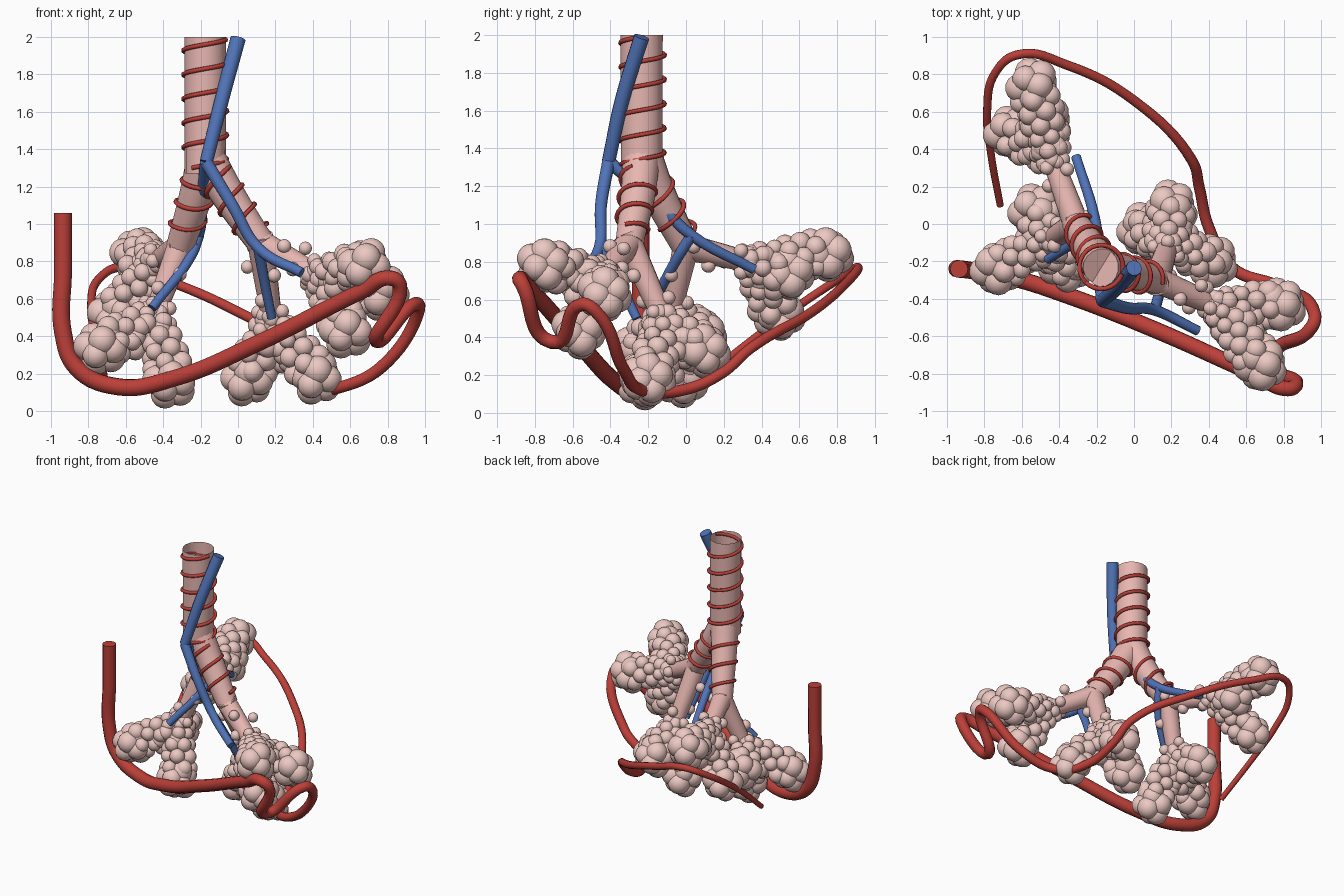
import bpy, bmesh, math, random
from mathutils import Vector

if "Cube" in bpy.data.objects:
    bpy.data.objects.remove(bpy.data.objects["Cube"])

random.seed(4)


def material(name, col):
    m = bpy.data.materials.new(name)
    m.diffuse_color = (*col, 1)
    m.use_nodes = True
    m.node_tree.nodes["Principled BSDF"].inputs["Base Color"].default_value = m.diffuse_color
    return m


PINK = material("airway_pink", (0.80, 0.47, 0.44))
PALE = material("alveoli_pink", (0.84, 0.58, 0.54))
RED = material("artery_red", (0.50, 0.05, 0.04))
BLUE = material("vein_blue", (0.08, 0.17, 0.47))

# unit sphere used as a stamp for every sac
stamp = bmesh.new()
bmesh.ops.create_uvsphere(stamp, u_segments=14, v_segments=9, radius=1)
stamp.verts.index_update()
S_VERTS = [v.co.copy() for v in stamp.verts]
S_FACES = [[v.index for v in f.verts] for f in stamp.faces]
stamp.free()


def tube(name, pts, radii, mat, caps=True, smooth=True, sides=4, res=6):
    """Round tube along points, radius interpolated along the list of radii."""
    cu = bpy.data.curves.new(name, 'CURVE')
    cu.dimensions = '3D'
    cu.bevel_depth = 1.0
    cu.bevel_resolution = sides
    cu.resolution_u = res
    cu.use_fill_caps = caps
    n = len(pts)
    if smooth:
        sp = cu.splines.new('BEZIER')
        sp.bezier_points.add(n - 1)
        points = sp.bezier_points
    else:
        sp = cu.splines.new('POLY')
        sp.points.add(n - 1)
        points = sp.points
    for i, p in enumerate(pts):
        if smooth:
            points[i].co = p
            points[i].handle_left_type = points[i].handle_right_type = 'AUTO'
        else:
            points[i].co = (*p, 1)
        t = i / (n - 1) * (len(radii) - 1)
        k = min(int(t), len(radii) - 2)
        points[i].radius = radii[k] + (radii[k + 1] - radii[k]) * (t - k)
    sp.use_smooth = True
    ob = bpy.data.objects.new(name, cu)
    bpy.context.collection.objects.link(ob)
    cu.materials.append(mat)
    return ob


def frame(d):
    d = d.normalized()
    u = d.cross(Vector((0.3, 0.9, 0.2))).normalized()
    return u, d.cross(u)


def coil(name, a, b, r0, r1, turns):
    """Thin muscle band wound around the axis a-b."""
    a, b = Vector(a), Vector(b)
    u, v = frame(b - a)
    n = int(turns * 24)
    pts = []
    for i in range(n + 1):
        t = i / n
        ang = 2 * math.pi * turns * t
        r = r0 + (r1 - r0) * t
        pts.append(a.lerp(b, t) + (u * math.cos(ang) + v * math.sin(ang)) * r)
    tube(name, pts, [0.013, 0.012], RED, smooth=False, sides=1)


def balls(name, items):
    verts, faces = [], []
    for c, r in items:
        base = len(verts)
        verts += [c + p * r for p in S_VERTS]
        faces += [[base + i for i in f] for f in S_FACES]
    me = bpy.data.meshes.new(name)
    me.from_pydata(verts, [], faces)
    me.shade_smooth()
    me.materials.append(PALE)
    bpy.context.collection.objects.link(bpy.data.objects.new(name, me))


def bunch(c, n, spread, r):
    """n spheres evenly spaced around centre c."""
    out = []
    for i in range(n):
        z = 1 - 2 * (i + 0.5) / n
        a = i * 2.39996
        s = math.sqrt(1 - z * z)
        q = Vector((s * math.cos(a), s * math.sin(a), z)) * spread
        out.append((c + q, r * random.uniform(0.93, 1.07)))
    return out


def cluster(name, end, lobes):
    """Alveolar ducts: rings of small sacs leading to a round bunch of large sacs."""
    end = Vector(end)
    lobes = [Vector(c) for c in lobes]
    items = []
    for c in lobes:
        d = c - end
        u, v = frame(d)
        rings = max(2, round(d.length / 0.075))
        for k in range(rings):
            t = k / rings
            for j in range(5):
                a = 2 * math.pi * (j + 0.5 * (k % 2)) / 5
                off = (u * math.cos(a) + v * math.sin(a)) * (0.05 + 0.045 * t)
                items.append((end + d * t + off, (0.042 + 0.018 * t) * random.uniform(0.9, 1.1)))
        items += bunch(c, 10, 0.075, 0.076)
    # joint body where the ducts part
    mid = end * 0.45 + sum(lobes, Vector()) * (0.55 / len(lobes))
    items += bunch(mid, 14, 0.10, 0.055)
    balls(name, items)


# airways
fork_l, fork_r = (-0.31, 0.0, 0.88), (0.12, -0.3, 0.9)
tube("main_airway", [(-0.175, -0.235, 2.0), (-0.175, -0.235, 1.65), (-0.175, -0.235, 1.27)],
     [0.112, 0.11], PINK, caps=False, sides=6)
tube("left_airway", [(-0.175, -0.225, 1.36), (-0.22, -0.15, 1.17), fork_l],
     [0.10, 0.092, 0.075], PINK, sides=6)
tube("right_airway", [(-0.17, -0.235, 1.36), (-0.05, -0.255, 1.15), fork_r],
     [0.10, 0.092, 0.075], PINK, sides=6)
coil("main_airway_muscle", (-0.175, -0.23, 1.985), (-0.175, -0.23, 1.3), 0.117, 0.117, 5.3)
coil("left_airway_muscle", (-0.19, -0.2, 1.26), (-0.3, -0.01, 0.92), 0.1, 0.085, 3)
coil("right_airway_muscle", (-0.12, -0.245, 1.25), (0.09, -0.29, 0.95), 0.1, 0.085, 3)

# end branches, each with its alveoli bunches
branches = {
    "left_back": (fork_l, (-0.43, 0.33, 0.8),
                  [(-0.54, 0.74, 0.84), (-0.66, 0.49, 0.52), (-0.47, 0.54, 0.74)]),
    "left_front": (fork_l, (-0.44, -0.08, 0.53),
                   [(-0.73, -0.24, 0.34), (-0.36, -0.23, 0.16), (-0.53, 0.07, 0.42)]),
    "right_front": (fork_r, (0.42, -0.43, 0.73),
                    [(0.68, -0.75, 0.78), (0.78, -0.43, 0.63), (0.58, -0.57, 0.43)]),
    "right_back": (fork_r, (0.18, -0.12, 0.5),
                   [(0.42, -0.2, 0.18), (0.05, -0.03, 0.17), (0.2, 0.09, 0.33)]),
}
for nm, (a, e, lobes) in branches.items():
    a, e = Vector(a), Vector(e)
    tube(nm + "_airway", [a + (a - e) * 0.1, a.lerp(e, 0.5), e], [0.072, 0.055], PINK, sides=6)
    cluster(nm + "_alveoli", e, lobes)
    # loose sacs on the branch wall
    u, v = frame(e - a)
    balls(nm + "_single_sacs", [
        (a.lerp(e, t) + (u * math.cos(g) + v * math.sin(g)) * 0.07, 0.038)
        for t, g in ((0.4, 0.5), (0.7, 1.8), (0.8, 4.6), (0.9, 0.2), (0.92, 3.0))])
balls("fork_sacs", [(Vector(p), 0.036) for p in
                    ((-0.25, 0.04, 0.88), (0.05, -0.25, 0.77), (0.36, -0.33, 0.87))])

# blue vein with its branches
vj, vl, vr = (-0.17, -0.41, 1.33), (-0.21, 0.03, 0.94), (0.11, -0.46, 0.87)
tube("vein_trunk", [(0.0, -0.235, 1.99), (-0.09, -0.34, 1.65), vj], [0.042, 0.036], BLUE)
tube("vein_left", [vj, (-0.19, -0.17, 1.13), vl, (-0.31, 0.36, 0.76)], [0.034, 0.026], BLUE)
tube("vein_left_front", [vl, (-0.25, -0.04, 0.83), (-0.46, -0.19, 0.55)], [0.03, 0.025], BLUE)
tube("vein_right", [vj, (-0.03, -0.45, 1.1), vr, (0.34, -0.57, 0.74)], [0.035, 0.027], BLUE)
tube("vein_right_back", [vr, (0.14, -0.36, 0.7), (0.18, -0.26, 0.5)], [0.03, 0.025], BLUE)

# red artery looping around all the bunches
artery = [(-0.935, -0.24, 1.06), (-0.935, -0.24, 0.75), (-0.935, -0.24, 0.42),
          (-0.86, -0.25, 0.23), (-0.64, -0.29, 0.13), (-0.36, -0.38, 0.17),
          (0.1, -0.56, 0.36), (0.66, -0.81, 0.64), (0.82, -0.88, 0.71),
          (0.865, -0.86, 0.67), (0.74, -0.71, 0.375), (0.95, -0.55, 0.575),
          (0.965, -0.48, 0.54), (0.76, -0.33, 0.23), (0.52, -0.23, 0.12),
          (0.4, -0.02, 0.12), (0.35, 0.19, 0.21), (0.31, 0.34, 0.34),
          (0.0, 0.66, 0.53), (-0.36, 0.85, 0.69), (-0.62, 0.905, 0.77),
          (-0.74, 0.81, 0.71), (-0.785, 0.6, 0.57), (-0.765, 0.38, 0.41),
          (-0.715, 0.1, 0.19)]
tube("artery", artery, [0.048, 0.045, 0.034, 0.027, 0.019], RED, sides=4, res=8)
